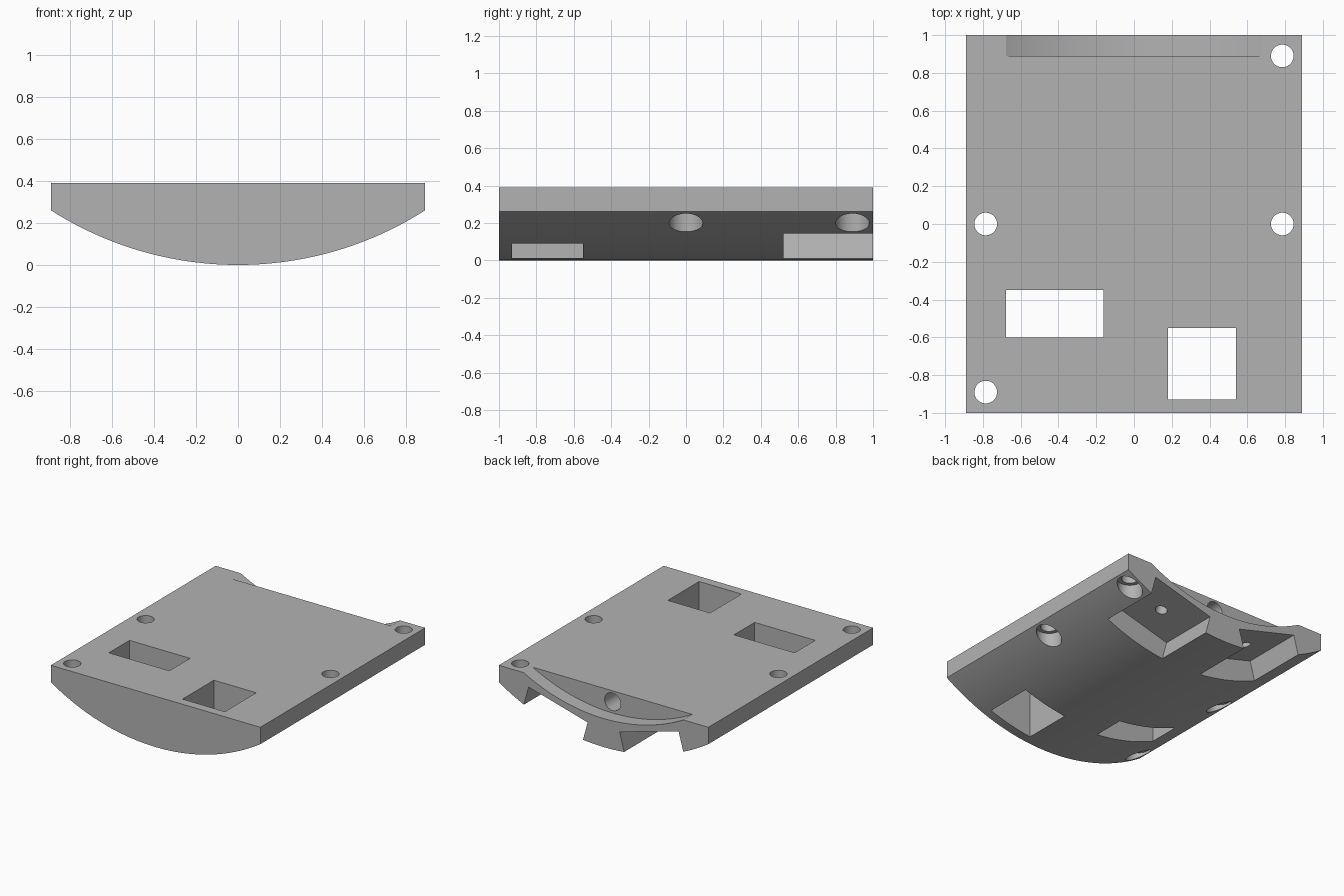
import bpy
import math

if "Cube" in bpy.data.objects:
    bpy.data.objects.remove(bpy.data.objects["Cube"], do_unlink=True)

HALF_X, TOP, EDGE = 0.89, 0.39, 0.26
RADIUS = (HALF_X ** 2 + EDGE ** 2) / (2 * EDGE)   # curve of the underside
TILT = math.radians(15.3)

grey = bpy.data.materials.new("plain grey")
grey.use_nodes = True
colour = (0.45, 0.45, 0.45, 1)
grey.diffuse_color = colour
grey.node_tree.nodes["Principled BSDF"].inputs["Base Color"].default_value = colour


def extrude_profile(name, profile, y0, y1):
    """Solid made by sweeping an x-z outline along y."""
    n = len(profile)
    verts = [(x, y, z) for y in (y0, y1) for x, z in profile]
    faces = [tuple(range(n)), tuple(range(2 * n - 1, n - 1, -1))]
    faces += [(i, i + n, (i + 1) % n + n, (i + 1) % n) for i in range(n)]
    mesh = bpy.data.meshes.new(name)
    mesh.from_pydata(verts, [], faces)
    mesh.materials.append(grey)
    obj = bpy.data.objects.new(name, mesh)
    bpy.context.collection.objects.link(obj)
    return obj


def arc(radius, half_x, steps):
    """Arc points about the body's curve axis, from -x to +x."""
    a = math.asin(half_x / radius)
    angles = [-a + 2 * a * i / steps for i in range(steps + 1)]
    return [(radius * math.sin(t), RADIUS - radius * math.cos(t)) for t in angles]


def cut(tool):
    tool.hide_render = True
    mod = body.modifiers.new("cut", "BOOLEAN")
    mod.operation = "DIFFERENCE"
    mod.solver = "EXACT"
    mod.object = tool
    bpy.context.view_layer.objects.active = body
    bpy.ops.object.modifier_apply(modifier=mod.name)
    bpy.data.objects.remove(tool, do_unlink=True)


def cut_box(center, size, tilt=0):
    bpy.ops.mesh.primitive_cube_add(size=1, location=center, rotation=(0, tilt, 0))
    tool = bpy.context.object
    tool.scale = size
    tool.data.materials.append(grey)
    bpy.context.view_layer.update()
    cut(tool)


def cut_hole(center, radius, depth, rotation=(0, 0, 0)):
    bpy.ops.mesh.primitive_cylinder_add(vertices=48, radius=radius, depth=depth,
                                        location=center, rotation=rotation)
    tool = bpy.context.object
    tool.data.materials.append(grey)
    cut(tool)


# Curved body with a flat top
body = extrude_profile("curved_base_plate",
                       arc(RADIUS, HALF_X, 96) + [(HALF_X, TOP), (-HALF_X, TOP)], -1, 1)

# Shallow curved ledge along the back edge
inner = arc(1.434, 0.78, 64)
cut(extrude_profile("ledge_cutter", inner, 0.89, 1.1)) if inner[0][1] > TOP else None

# Rectangular windows through the plate
cut_box((-0.42, -0.475, 0.2), (0.515, 0.25, 1))
cut_box((0.36, -0.74, 0.2), (0.36, 0.38, 1))

# Counterbored mounting holes
for x, y in [(-0.785, -0.89), (-0.785, 0), (0.785, 0), (0.785, 0.89)]:
    cut_hole((x, y, 0.3), 0.06, 0.6)
    cut_hole((x, y, 0.07), 0.09, 0.4)

# Tilted pockets under the back edge, each with a pilot hole
for side in (1, -1):
    def along(distance):
        return side * (0.426 - math.sin(TILT) * distance), 0.077 + math.cos(TILT) * distance
    x, z = along(-0.025)
    cut_box((x, 0.81, z), (0.52, 0.58, 0.35), -side * TILT)
    x, z = along(0.18)
    cut_hole((x, 0.76, z), 0.043, 0.16, (0, -side * TILT, 0))

# Blind hole in the ledge wall
cut_hole((0, 0.85, 0.306), 0.068, 0.4, (math.pi / 2, 0, 0))

bpy.ops.object.select_all(action="DESELECT")
body.select_set(True)
bpy.context.view_layer.objects.active = body
bpy.ops.object.shade_smooth_by_angle(angle=math.radians(25))
